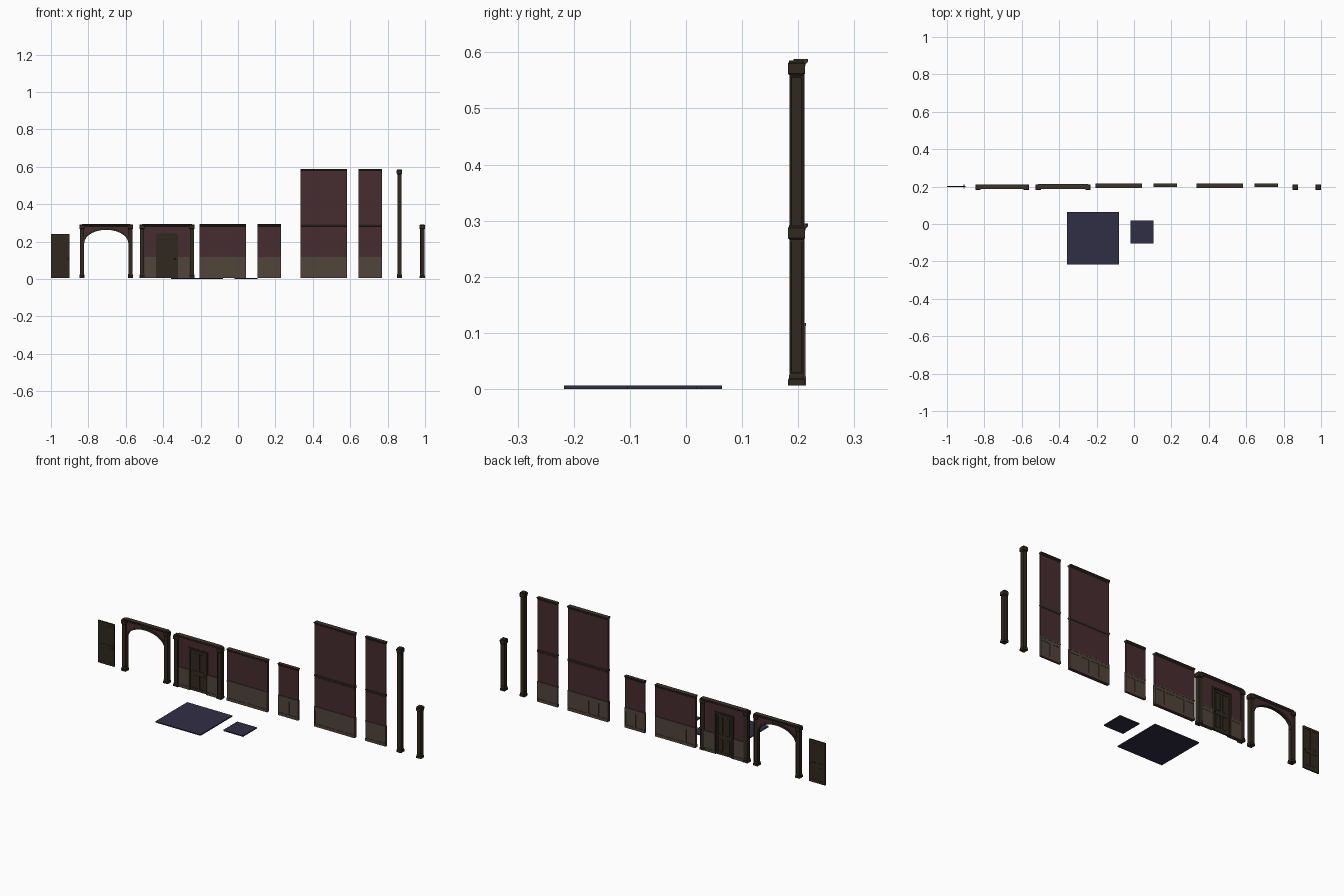
import bpy, bmesh, math

if "Cube" in bpy.data.objects:
    bpy.data.objects.remove(bpy.data.objects["Cube"])

Z0 = 0.006          # modules rest at floor-slab height
LOW, TALL = 0.295, 0.588


def material(name, rgb):
    m = bpy.data.materials.new(name)
    m.diffuse_color = (*rgb, 1)
    m.use_nodes = True
    m.node_tree.nodes["Principled BSDF"].inputs["Base Color"].default_value = m.diffuse_color
    return m


PAPER = material("wallpaper", (0.062, 0.025, 0.029))
PANEL = material("panelling", (0.080, 0.058, 0.042))
WOOD = material("dark_wood", (0.030, 0.022, 0.013))
TRIM = material("trim", (0.045, 0.034, 0.024))
FLOOR = material("floor", (0.030, 0.027, 0.058))


def finish(name, bm, mat):
    bmesh.ops.recalc_face_normals(bm, faces=bm.faces)
    me = bpy.data.meshes.new(name)
    bm.to_mesh(me)
    bm.free()
    me.materials.append(mat)
    ob = bpy.data.objects.new(name, me)
    bpy.context.collection.objects.link(ob)
    return ob


def box(bm, x0, x1, y0, y1, z0, z1):
    vs = bmesh.ops.create_cube(bm, size=1)["verts"]
    for v in vs:
        v.co.x = x0 if v.co.x < 0 else x1
        v.co.y = y0 if v.co.y < 0 else y1
        v.co.z = z0 if v.co.z < 0 else z1


def prism(bm, pts, axis, a, b):
    """Extrude a 2D outline along x (pts are y,z) or y (pts are x,z)."""
    put = (lambda p, t: (t, p[0], p[1])) if axis == "x" else (lambda p, t: (p[0], t, p[1]))
    lo = [bm.verts.new(put(p, a)) for p in pts]
    hi = [bm.verts.new(put(p, b)) for p in pts]
    bm.faces.new(lo)
    bm.faces.new(hi[::-1])
    for i in range(len(pts)):
        j = (i + 1) % len(pts)
        bm.faces.new((lo[i], lo[j], hi[j], hi[i]))


def moulding(name, x0, x1, yc, top, half, inner):
    """Cornice running along x with the same stepped profile front and back."""
    side = [(inner, top - 0.014), (inner + 0.002, top - 0.012), (inner + 0.002, top - 0.009),
            (half, top - 0.005), (half, top)]
    bm = bmesh.new()
    prism(bm, [(yc + d, z) for d, z in side] + [(yc - d, z) for d, z in side[::-1]], "x", x0, x1)
    finish(name, bm, TRIM)


def wainscot(name, x0, x1, yc, half, count):
    """Panelling with raised rails, stiles, skirting and a chair rail on both sides."""
    bm = bmesh.new()
    box(bm, x0, x1, yc - half + 0.0015, yc + half - 0.0015, Z0, 0.115)
    for z0, z1, e in ((Z0, 0.022, 0.001), (0.095, 0.112, 0), (0.112, 0.118, 0.001)):
        box(bm, x0, x1, yc - half - e, yc + half + e, z0, z1)
    step = (x1 - x0) / count
    for i in range(count + 1):
        c = x0 + i * step
        box(bm, max(x0, c - 0.006), min(x1, c + 0.006), yc - half, yc + half, 0.022, 0.095)
    finish(name, bm, PANEL)


def wall(name, x0, x1, top, yc, body, panel, crown, count):
    bm = bmesh.new()
    box(bm, x0, x1, yc - body, yc + body, Z0, top - 0.002)
    finish(name + "_paper", bm, PAPER)
    wainscot(name + "_wainscot", x0, x1, yc, panel, count)
    moulding(name + "_cornice", x0, x1, yc, top, crown, body)
    if top > 0.4:
        moulding(name + "_middle_rail", x0, x1, yc, LOW, crown - 0.002, body)


def column(name, xc, top, yc=0.197):
    """Square post with a stepped base, recessed faces and a chamfered capital."""
    rings = [(0.015, Z0), (0.015, 0.017), (0.0135, 0.019), (0.0135, 0.024), (0.0125, 0.026),
             (0.0125, top - 0.029), (0.0152, top - 0.026), (0.0155, top - 0.008),
             (0.0135, top - 0.006), (0.0135, top - 0.003)]
    bm = bmesh.new()
    loops = []
    for h, z in rings:
        loops.append([bm.verts.new((xc + sx * (h - 0.001), yc + sy * h, z))
                      for sx, sy in ((-1, -1), (1, -1), (1, 1), (-1, 1))])
    shaft = []
    for k, (a, b) in enumerate(zip(loops, loops[1:])):
        for i in range(4):
            j = (i + 1) % 4
            f = bm.faces.new((a[i], a[j], b[j], b[i]))
            if k == 4:
                shaft.append(f)
    bm.faces.new(loops[0][::-1])
    bm.faces.new(loops[-1])
    bm.normal_update()
    bmesh.ops.inset_individual(bm, faces=shaft, thickness=0.004, depth=0)
    bmesh.ops.inset_individual(bm, faces=shaft, thickness=0.001, depth=-0.001)
    finish(name, bm, WOOD)


def door(name, x0, x1, yc, top, half):
    """Four-panel leaf with a knob on each side."""
    bm = bmesh.new()
    box(bm, x0, x1, yc - half * 0.4, yc + half * 0.4, Z0, top)
    w, mid = 0.011, (x0 + x1) / 2
    for a, b in ((x0, x0 + w), (mid - w / 2, mid + w / 2), (x1 - w, x1)):
        box(bm, a, b, yc - half, yc + half, Z0, top)
    for z0, z1 in ((Z0, 0.022), (0.098, 0.118), (top - 0.013, top)):
        box(bm, x0, x1, yc - half, yc + half, z0, z1)
    # raised centres of the panels
    for a, b in ((x0 + w, mid - w / 2), (mid + w / 2, x1 - w)):
        for z0, z1 in ((0.022, 0.098), (0.118, top - 0.013)):
            box(bm, a + 0.006, b - 0.006, yc - half * 0.75, yc + half * 0.75, z0 + 0.006, z1 - 0.006)
    finish(name, bm, WOOD)
    bm = bmesh.new()
    for s in (-1, 1):
        r = bmesh.ops.create_icosphere(bm, subdivisions=1, radius=0.0045)["verts"]
        bmesh.ops.translate(bm, verts=r, vec=(x1 - 0.007, yc + s * (half + 0.004), 0.108))
    finish(name + "_knobs", bm, TRIM)


# loose door leaf
door("door_leaf", -1.0, -0.902, 0.2, 0.241, 0.0035)

# archway: two columns, spandrel wall, curved trim, cornice
AX, AY, RX, SPRING, RISE = -0.7045, 0.2, 0.118, 0.19, 0.073


def arc(grow):
    return [(AX + (RX + grow) * math.cos(math.pi * i / 14),
             SPRING + (RISE + grow) * math.sin(math.pi * i / 14)) for i in range(15)]


for side, x in (("left", -0.834), ("right", -0.575)):
    column("arch_column_" + side, x, LOW)
bm = bmesh.new()
prism(bm, arc(0.004) + [(-0.834, SPRING), (-0.834, LOW - 0.002), (-0.575, LOW - 0.002), (-0.575, SPRING)],
      "y", AY - 0.006, AY + 0.006)
finish("arch_spandrel", bm, PAPER)
bm = bmesh.new()
prism(bm, arc(0) + arc(0.011)[::-1], "y", AY - 0.009, AY + 0.009)
finish("arch_trim", bm, WOOD)
moulding("arch_cornice", -0.834, -0.575, AY, LOW, 0.012, 0.006)

# doorway wall: columns, wall around the opening, frame, door
DX0, DX1, DY = -0.433, -0.327, 0.2
for side, x in (("left", -0.513), ("right", -0.246)):
    column("doorway_column_" + side, x, LOW)
bm = bmesh.new()
prism(bm, [(-0.513, Z0), (-0.513, LOW - 0.002), (-0.246, LOW - 0.002), (-0.246, Z0),
           (DX1, Z0), (DX1, 0.236), (DX0, 0.236), (DX0, Z0)], "y", DY - 0.006, DY + 0.006)
finish("doorway_paper", bm, PAPER)
wainscot("doorway_wainscot_left", -0.501, DX0, DY, 0.0095, 1)
wainscot("doorway_wainscot_right", DX1, -0.258, DY, 0.0095, 1)
bm = bmesh.new()
for a, b in ((DX0 - 0.006, DX0 + 0.004), (DX1 - 0.004, DX1 + 0.006)):
    box(bm, a, b, DY - 0.011, DY + 0.011, Z0, 0.234)
box(bm, DX0 - 0.006, DX1 + 0.006, DY - 0.011, DY + 0.011, 0.234, 0.242)
finish("doorway_frame", bm, WOOD)
door("doorway_door", DX0 + 0.004, DX1 - 0.004, DY, 0.234, 0.0045)
moulding("doorway_cornice", -0.513, -0.246, DY, LOW, 0.013, 0.006)

# plain walls, low and tall, wide and narrow
wall("low_wide_wall", -0.206, 0.043, LOW, 0.204, 0.006, 0.0085, 0.0125, 4)
wall("low_narrow_wall", 0.105, 0.229, LOW, 0.208, 0.003, 0.0052, 0.009, 2)
wall("tall_wide_wall", 0.333, 0.582, TALL, 0.204, 0.006, 0.0085, 0.0125, 4)
wall("tall_narrow_wall", 0.643, 0.769, TALL, 0.208, 0.003, 0.0052, 0.009, 2)

# free columns
column("tall_column", 0.863, TALL)
column("low_column", 0.9855, LOW)

# floor slabs
for name, x0, x1, y0, y1 in (("large_floor", -0.358, -0.079, -0.217, 0.064),
                             ("small_floor", -0.018, 0.104, -0.104, 0.019)):
    bm = bmesh.new()
    box(bm, x0, x1, y0, y1, 0, Z0)
    finish(name, bm, FLOOR)
